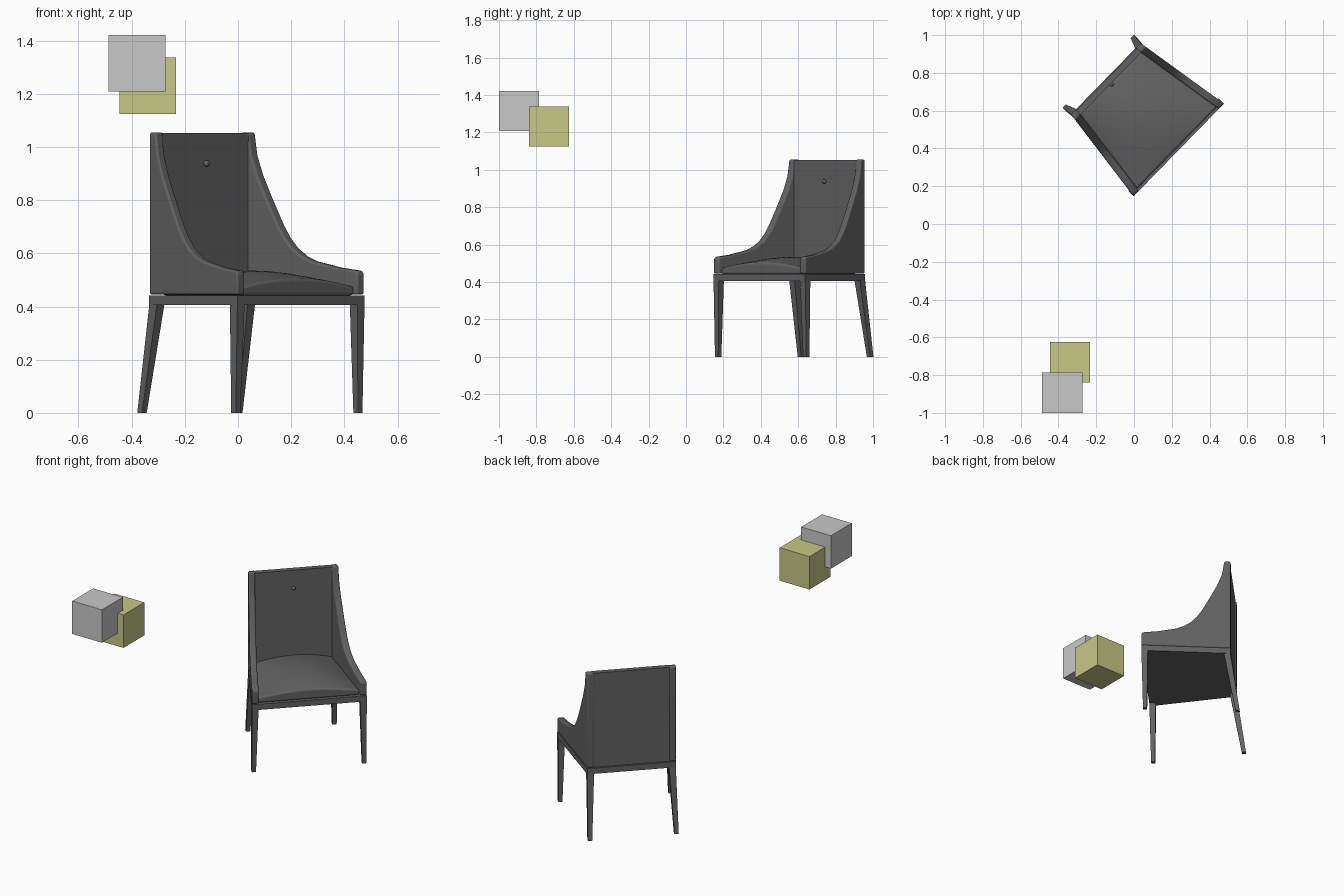
import bpy, bmesh, math
from mathutils import Matrix, Vector

if "Cube" in bpy.data.objects:
    bpy.data.objects.remove(bpy.data.objects["Cube"], do_unlink=True)


def material(name, color):
    m = bpy.data.materials.new(name)
    m.use_nodes = True
    m.diffuse_color = (*color, 1)
    m.node_tree.nodes["Principled BSDF"].inputs["Base Color"].default_value = (*color, 1)
    return m


CHARCOAL = material("charcoal", (0.122, 0.122, 0.122))
GREY = material("light_grey", (0.58, 0.58, 0.58))
OLIVE = material("olive_yellow", (0.58, 0.58, 0.24))

# Chair frame: x across, y from front to back, turned on the floor
PLACE = Matrix.Translation((0.237, 0.392, 0)) @ Matrix.Rotation(math.radians(45.7), 4, "Z")
DEPTH, FRONT_HALF, BACK_HALF = 0.54, 0.343, 0.264
ARM = 0.04
APRON_LOW, APRON_TOP, TOP = 0.405, 0.445, 1.055


def half_width(y):
    return FRONT_HALF + (BACK_HALF - FRONT_HALF) * y / DEPTH


def finish(name, bm, mat, bevel=0, place=PLACE):
    bmesh.ops.recalc_face_normals(bm, faces=bm.faces)
    mesh = bpy.data.meshes.new(name)
    bm.to_mesh(mesh)
    bm.free()
    mesh.materials.append(mat)
    ob = bpy.data.objects.new(name, mesh)
    bpy.context.collection.objects.link(ob)
    ob.matrix_world = place
    if bevel:
        mod = ob.modifiers.new("soft_edges", "BEVEL")
        mod.width, mod.segments, mod.limit_method = bevel, 3, "ANGLE"
        mod.angle_limit = math.radians(40)
        bpy.ops.object.select_all(action="DESELECT")
        ob.select_set(True)
        bpy.context.view_layer.objects.active = ob
        bpy.ops.object.shade_smooth_by_angle(angle=math.radians(40))
    return ob


def loft(name, ring_a, ring_b, mat, bevel=0):
    """Closed solid between two matching rings of points."""
    bm = bmesh.new()
    a = [bm.verts.new(p) for p in ring_a]
    b = [bm.verts.new(p) for p in ring_b]
    bm.faces.new(a)
    bm.faces.new(b)
    for i in range(len(a)):
        j = (i + 1) % len(a)
        bm.faces.new((a[i], a[j], b[j], b[i]))
    return finish(name, bm, mat, bevel)


def square(x, y, z, size):
    h = size / 2
    return [(x - h, y - h, z), (x + h, y - h, z), (x + h, y + h, z), (x - h, y + h, z)]


def trapezoid(y0, y1, z, inset):
    w0, w1 = half_width(y0) - inset, half_width(y1) - inset
    return [(-w0, y0, z), (w0, y0, z), (w1, y1, z), (-w1, y1, z)]


# Apron under the seat
loft("apron", trapezoid(0, DEPTH, APRON_LOW, 0), trapezoid(0, DEPTH, APRON_TOP - 0.003, 0), CHARCOAL)

# Legs: tapered, the rear pair raked backwards
for side, label in ((1, "left"), (-1, "right")):
    loft(f"front_leg_{label}", square(side * 0.323, 0.02, APRON_LOW, 0.039),
         square(side * 0.329, 0.022, 0, 0.024), CHARCOAL)
    loft(f"rear_leg_{label}", square(side * 0.244, 0.52, APRON_LOW, 0.04),
         square(side * 0.258, 0.584, 0, 0.025), CHARCOAL)

# Sweeping side wings, as (depth, height) profile
wing = [(DEPTH, APRON_TOP), (DEPTH, TOP), (0.502, TOP), (0.489, 0.968), (0.462, 0.893),
        (0.416, 0.8), (0.366, 0.705), (0.335, 0.658), (0.301, 0.62), (0.258, 0.59),
        (0.21, 0.57), (0.095, 0.546), (0.01, 0.535), (0, 0.525), (0, APRON_TOP)]
for side, label in ((1, "left"), (-1, "right")):
    outer = [(side * half_width(y), y, z) for y, z in wing]
    inner = [(side * (half_width(y) - ARM), y, z) for y, z in wing]
    loft(f"side_wing_{label}", outer, inner, CHARCOAL, 0.008)

# Back panel between the wings
loft("back_panel", trapezoid(0.502, 0.535, APRON_TOP, ARM - 0.002),
     trapezoid(0.502, 0.535, TOP - 0.002, ARM - 0.002), CHARCOAL)

# Crowned seat cushion
bm = bmesh.new()
bmesh.ops.create_grid(bm, x_segments=14, y_segments=14, size=1)
for v in bm.verts:
    a, b = v.co.x, v.co.y
    y = 0.26 + 0.245 * b
    crown = 0.03 * (1 - a * a) * (2 - b * b)
    v.co = Vector((a * (half_width(y) - ARM + 0.001), y, 0.475 + crown))
skirt = bmesh.ops.extrude_face_region(bm, geom=bm.faces[:], use_keep_orig=True)
for v in skirt["geom"]:
    if isinstance(v, bmesh.types.BMVert):
        v.co.z = APRON_TOP - 0.003
finish("seat_cushion", bm, CHARCOAL, 0.01)

# Small button on the back panel
bm = bmesh.new()
bmesh.ops.create_uvsphere(bm, u_segments=16, v_segments=10, radius=0.012,
                          matrix=Matrix.Translation((0, 0.497, 0.938)))
for f in bm.faces:
    f.smooth = True
finish("back_button", bm, CHARCOAL)

# Two floating cubes that overlap at a corner
for name, centre, mat in (("grey_cube", (-0.38, -0.893, 1.315), GREY),
                          ("olive_cube", (-0.339, -0.732, 1.231), OLIVE)):
    bm = bmesh.new()
    bmesh.ops.create_cube(bm, size=0.213)
    finish(name, bm, mat, place=Matrix.Translation(centre))
